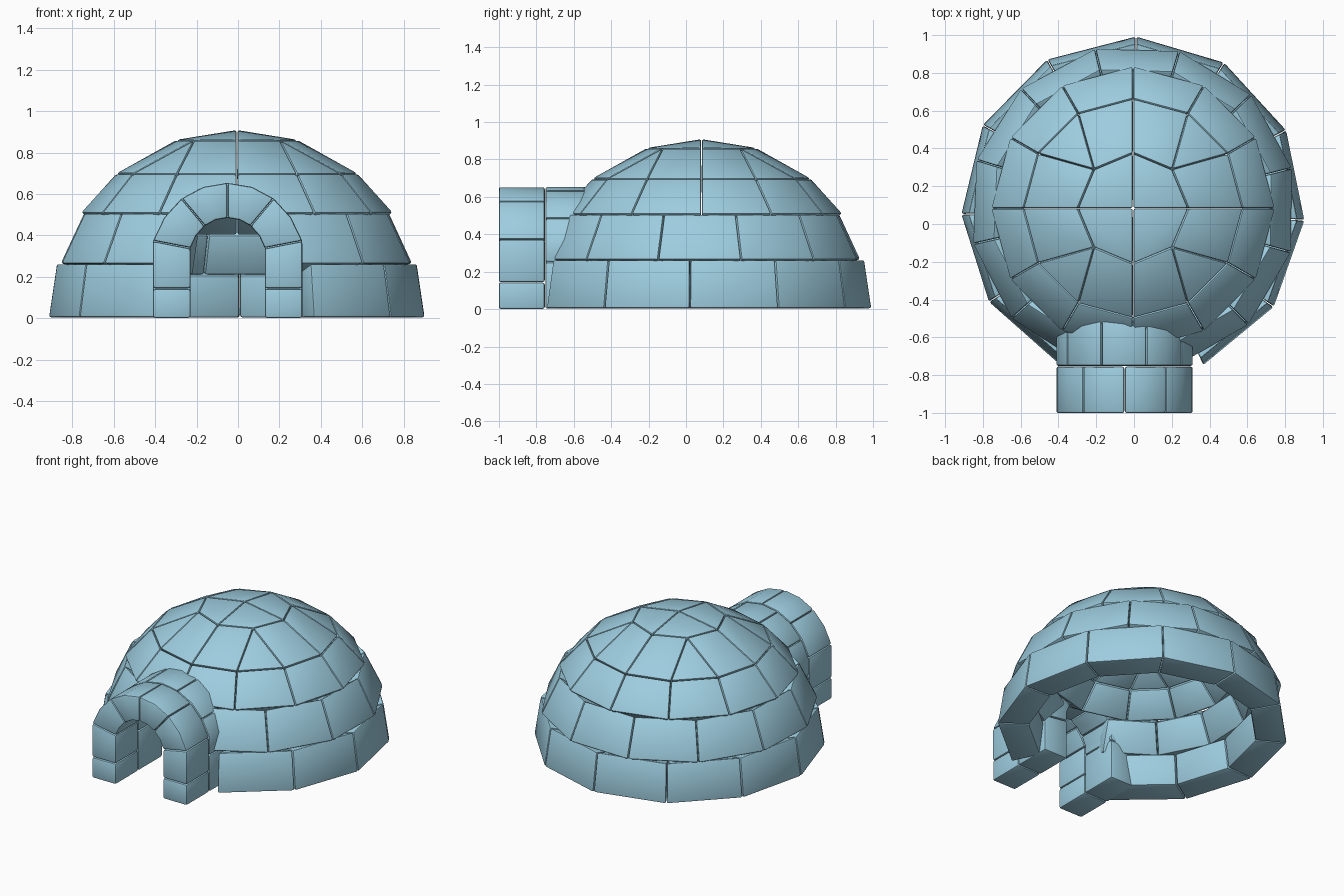
import bpy, bmesh, math
from mathutils import Vector

if "Cube" in bpy.data.objects:
    bpy.data.objects.remove(bpy.data.objects["Cube"])

snow = bpy.data.materials.new("ice blue")
snow.diffuse_color = (0.34, 0.61, 0.74, 1)
snow.use_nodes = True
snow.node_tree.nodes["Principled BSDF"].inputs["Base Color"].default_value = snow.diffuse_color

CX, CY, R = -0.005, 0.083, 0.912   # dome centre and radius
INNER = 0.78                       # inner shell scale


def add_block(bm, outer, inner):
    """Bevelled snow block between two matching polygons."""
    pts = [Vector(p) for p in outer + inner]
    c = sum(pts, Vector()) / len(pts)
    n = len(outer)
    vs = []
    for p in pts:
        d = p - c
        vs.append(bm.verts.new(p - d.normalized() * 0.003))
    faces = [bm.faces.new(vs[:n]), bm.faces.new(vs[n:][::-1])]
    for i in range(n):
        j = (i + 1) % n
        faces.append(bm.faces.new((vs[j], vs[i], vs[n + i], vs[n + j])))
    bmesh.ops.recalc_face_normals(bm, faces=faces)
    edges = {e for f in faces for e in f.edges}
    hard = [e for e in edges if e.calc_face_angle(0) > math.radians(30)]
    bmesh.ops.bevel(bm, geom=hard, offset=0.011, segments=2, profile=0.5,
                    affect='EDGES', clamp_overlap=True)


def finish(name, bm):
    me = bpy.data.meshes.new(name)
    bm.to_mesh(me)
    bm.free()
    me.materials.append(snow)
    ob = bpy.data.objects.new(name, me)
    bpy.context.collection.objects.link(ob)
    bpy.ops.object.select_all(action='DESELECT')
    ob.select_set(True)
    bpy.context.view_layer.objects.active = ob
    bpy.ops.object.shade_smooth_by_angle(angle=math.radians(30))


def dome_point(a, z, s):
    r = math.sqrt(max(R * R - z * z, 0)) * s
    a = math.radians(a)
    return (CX + r * math.cos(a), CY + r * math.sin(a), z * s)


def dome_block(bm, corners):
    add_block(bm, [dome_point(a, z, 1) for a, z in corners],
              [dome_point(a, z, INNER) for a, z in corners])


# Dome courses: start angle, end angle, block count, bottom z, top z
courses = [("dome_course_bottom", -66, 244, 10, 0.003, 0.265),
           ("dome_course_second", -75, 252, 11, 0.265, 0.51),
           ("dome_course_third", 0, 360, 12, 0.51, 0.70)]
for name, a0, a1, n, z0, z1 in courses:
    bm = bmesh.new()
    step = (a1 - a0) / n
    for i in range(n):
        a, b = a0 + i * step, a0 + (i + 1) * step
        dome_block(bm, [(a, z0), (b, z0), (b, z1), (a, z1)])
    finish(name, bm)

# Fourth course: two slabs and a wedge in each quarter; cap of four wedges
bm, cap = bmesh.new(), bmesh.new()
for q in range(0, 360, 90):
    lo, hi = 0.70, 0.863
    dome_block(bm, [(q, lo), (q + 30, lo), (q + 45, hi), (q, hi)])
    dome_block(bm, [(q + 30, lo), (q + 60, lo), (q + 45, hi)])
    dome_block(bm, [(q + 60, lo), (q + 90, lo), (q + 90, hi), (q + 45, hi)])
    dome_block(cap, [(q, hi), (q + 45, hi), (q + 90, hi), (0, R)])
finish("dome_course_fourth", bm)
finish("dome_cap", cap)

# Entrance tunnel: arch rings with legs
TX, TZ = -0.05, 0.30


def arch_point(a, y, outer):
    rx, rz = (0.362, 0.355) if outer else (0.178, 0.183)
    a = math.radians(a)
    x = rx * math.cos(a)
    if math.sin(a) < 0.25:                     # straight legs
        x = math.copysign(rx, math.cos(a))
    return (TX + x, y, TZ + rz * math.sin(a))


def tunnel_ring(name, y0, y1, angles, leg_z):
    bm = bmesh.new()

    def slab(poly):
        add_block(bm, [(x, y0, z) for x, _, z in poly],
                  [(x, y1, z) for x, _, z in poly])
    for a, b in zip(angles, angles[1:]):
        steps = [a, a + (b - a) / 2, b]
        slab([arch_point(t, 0, True) for t in steps]
             + [arch_point(t, 0, False) for t in reversed(steps)])
    for end in (angles[0], angles[-1]):
        o, i = arch_point(end, 0, True), arch_point(end, 0, False)
        levels = [0.0] + leg_z
        for k, z in enumerate(levels):
            last = k == len(levels) - 1
            zo = o[2] if last else levels[k + 1]
            zi = i[2] if last else levels[k + 1]
            slab([(o[0], 0, z), (i[0], 0, z), (i[0], 0, zi), (o[0], 0, zo)])
    finish(name, bm)


tunnel_ring("tunnel_front_arch", -1.003, -0.753, [12, 52, 90, 128, 168], [0.143])
tunnel_ring("tunnel_rear_arch", -0.753, -0.49, [-8, 32, 71, 110, 148, 188], [])
